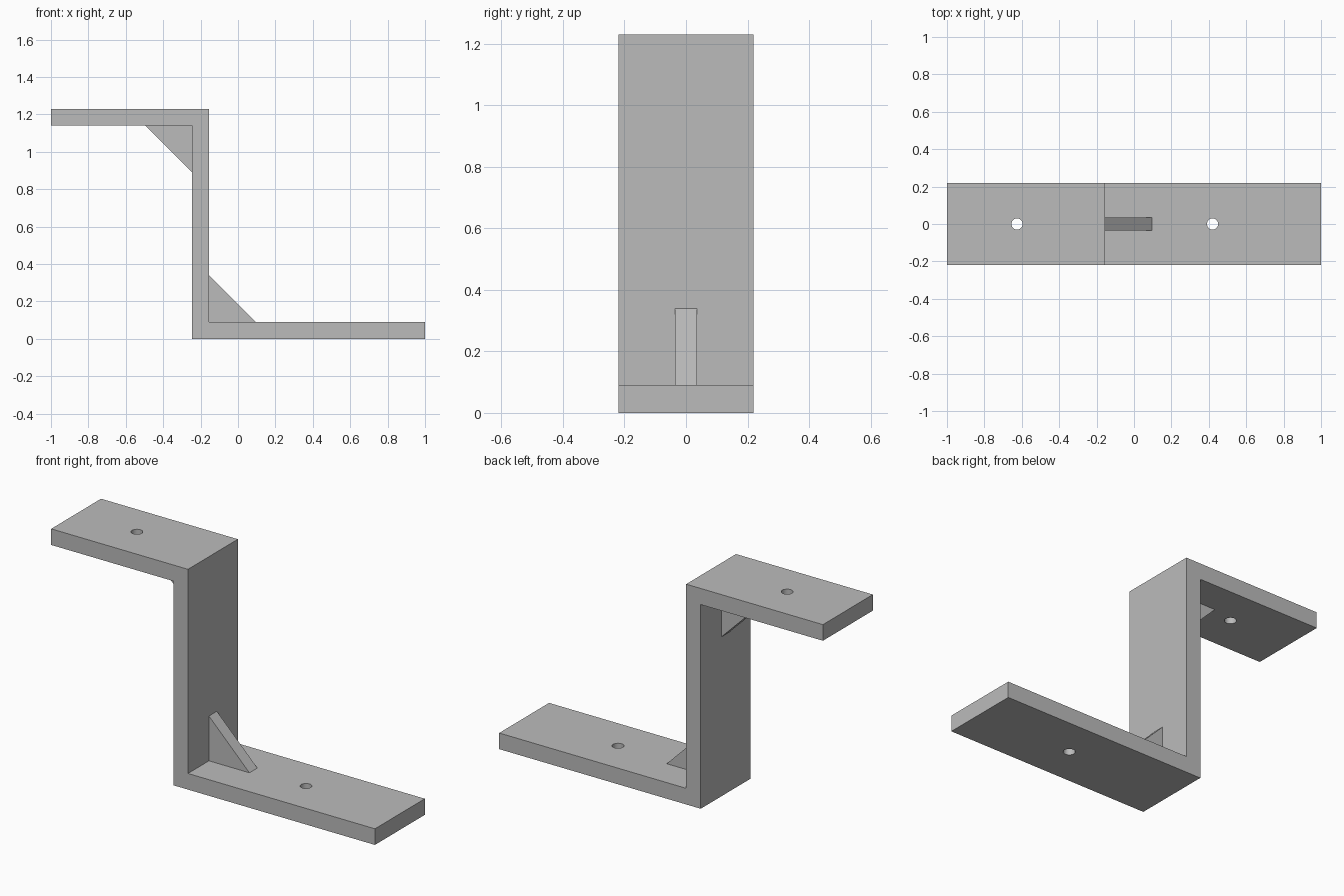
import bpy
import bmesh

WIDTH = 0.44        # depth of the strip along y
RIB = 0.07          # thickness of the gussets
HOLE_RADIUS = 0.03
T = 0.09            # plate thickness
TOP = 1.23
WALL_L, WALL_R = -0.245, -0.155

cube = bpy.data.objects.get("Cube")
if cube:
    bpy.data.objects.remove(cube, do_unlink=True)

grey = bpy.data.materials.new("plain grey")
grey.use_nodes = True
color = (0.5, 0.5, 0.5, 1.0)
grey.diffuse_color = color
grey.node_tree.nodes["Principled BSDF"].inputs["Base Color"].default_value = color


def extrude_profile(name, points, depth):
    """Extrude an (x, z) outline along y, centred on y = 0."""
    bm = bmesh.new()
    face = bm.faces.new([bm.verts.new((x, -depth / 2, z)) for x, z in points])
    side = bmesh.ops.extrude_face_region(bm, geom=[face])
    verts = [g for g in side["geom"] if isinstance(g, bmesh.types.BMVert)]
    bmesh.ops.translate(bm, verts=verts, vec=(0, depth, 0))
    bmesh.ops.recalc_face_normals(bm, faces=bm.faces)
    mesh = bpy.data.meshes.new(name)
    bm.to_mesh(mesh)
    bm.free()
    mesh.materials.append(grey)
    obj = bpy.data.objects.new(name, mesh)
    bpy.context.collection.objects.link(obj)
    return obj


def drill(target, x, z):
    """Cut a vertical round hole through a plate."""
    bpy.ops.mesh.primitive_cylinder_add(vertices=32, radius=HOLE_RADIUS,
                                        depth=T * 2, location=(x, 0, z))
    cutter = bpy.context.object
    cutter.hide_render = True
    cutter.data.materials.append(grey)
    mod = target.modifiers.new("hole", "BOOLEAN")
    mod.operation = "DIFFERENCE"
    mod.solver = "EXACT"
    mod.object = cutter
    bpy.ops.object.select_all(action="DESELECT")
    target.select_set(True)
    bpy.context.view_layer.objects.active = target
    bpy.ops.object.modifier_apply(modifier=mod.name)
    bpy.data.objects.remove(cutter, do_unlink=True)


# Stepped strip: lower plate, upright wall and upper plate in one outline
bracket = extrude_profile("stepped_bracket", [
    (WALL_L, 0), (1, 0), (1, T), (WALL_R, T),
    (WALL_R, TOP), (-1, TOP), (-1, TOP - T), (WALL_L, TOP - T)], WIDTH)

# Screw holes in both plates
drill(bracket, 0.42, T / 2)
drill(bracket, -0.625, TOP - T / 2)
bpy.ops.object.shade_smooth_by_angle()

# Triangular gussets in the two inner corners
for name, x, z, leg in (("lower_gusset", WALL_R, T, 0.25),
                        ("upper_gusset", WALL_L, TOP - T, -0.25)):
    extrude_profile(name, [(x, z), (x + leg, z), (x, z + leg)], RIB)
